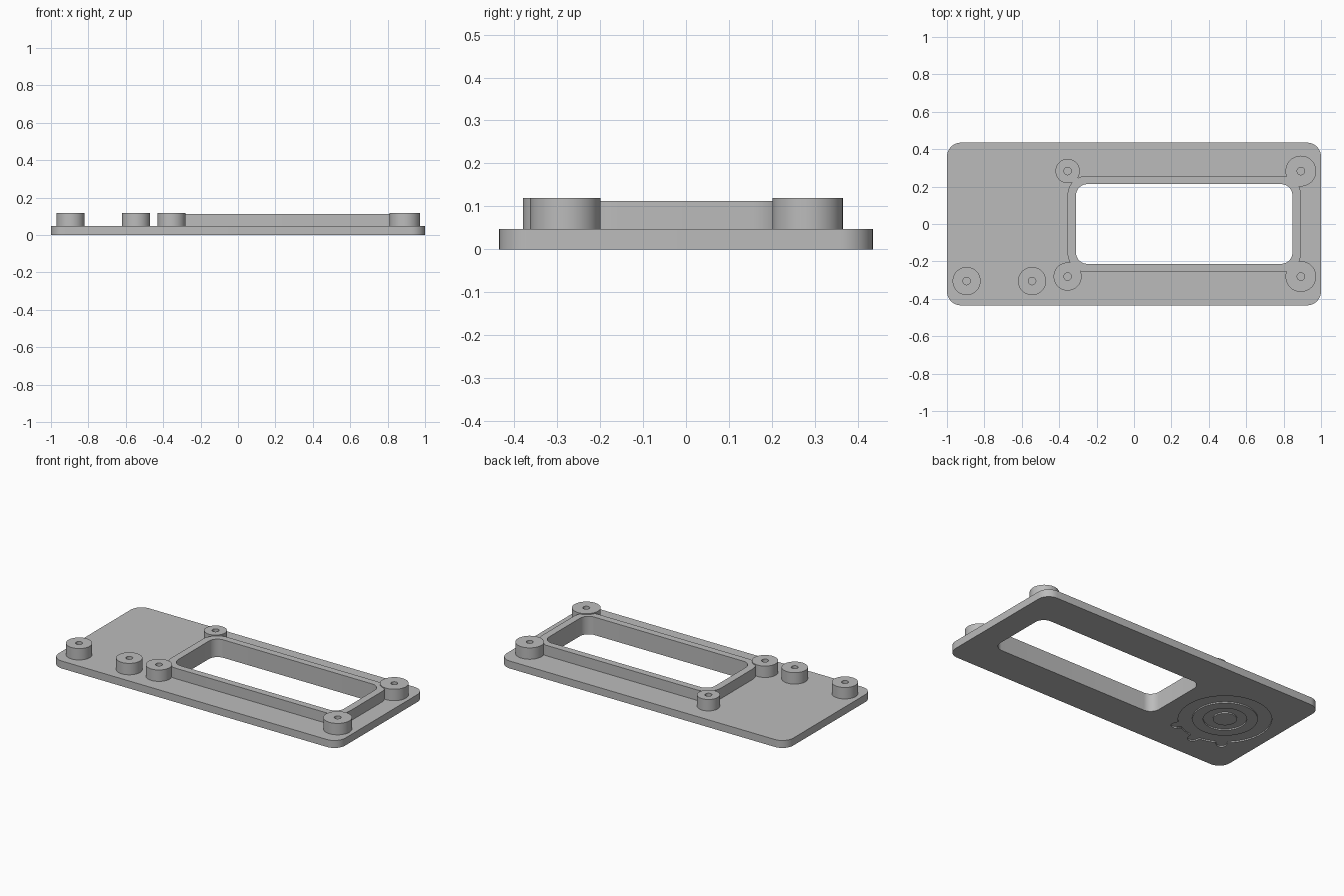
import bpy, bmesh, math
from math import sin, cos, pi, radians

cube = bpy.data.objects.get("Cube")
if cube:
    bpy.data.objects.remove(cube, do_unlink=True)

grey = bpy.data.materials.new("plain grey")
grey.use_nodes = True
grey.diffuse_color = (0.5, 0.5, 0.5, 1)
bsdf = next(n for n in grey.node_tree.nodes if n.type == 'BSDF_PRINCIPLED')
bsdf.inputs["Base Color"].default_value = (0.5, 0.5, 0.5, 1)
bsdf.inputs["Roughness"].default_value = 0.6

PLATE_TOP, FRAME_TOP, BOSS_TOP = 0.047, 0.113, 0.119


def rounded_rect(x0, x1, y0, y1, r, steps=12):
    """Counter-clockwise outline with four rounded corners."""
    centres = [(x1 - r, y1 - r), (x0 + r, y1 - r), (x0 + r, y0 + r), (x1 - r, y0 + r)]
    return [(cx + r * cos(a), cy + r * sin(a))
            for i, (cx, cy) in enumerate(centres)
            for a in [(i + k / steps) * pi / 2 for k in range(steps + 1)]]


def circle(cx, cy, r, n=64):
    return [(cx + r * cos(2 * pi * k / n), cy + r * sin(2 * pi * k / n)) for k in range(n)]


def ring_prism(name, outer, inner, z0, z1):
    """Upright ring between two outlines with the same number of points."""
    bm = bmesh.new()
    loops = [[bm.verts.new((x, y, z)) for x, y in pts]
             for pts, z in ((outer, z0), (outer, z1), (inner, z1), (inner, z0))]
    n = len(outer)
    for a, b in zip(loops, loops[1:] + loops[:1]):
        for i in range(n):
            j = (i + 1) % n
            bm.faces.new((a[i], a[j], b[j], b[i]))
    bmesh.ops.recalc_face_normals(bm, faces=bm.faces)
    mesh = bpy.data.meshes.new(name)
    bm.to_mesh(mesh)
    bm.free()
    mesh.materials.append(grey)
    obj = bpy.data.objects.new(name, mesh)
    bpy.context.collection.objects.link(obj)
    return obj


def select_only(obj):
    bpy.ops.object.select_all(action='DESELECT')
    obj.select_set(True)
    bpy.context.view_layer.objects.active = obj


def smooth(obj):
    select_only(obj)
    bpy.ops.object.shade_smooth_by_angle(angle=radians(30))


# Base plate with its window
window = rounded_rect(-0.31, 0.847, -0.213, 0.213, 0.06)
plate = ring_prism("base_plate", rounded_rect(-1, 1, -0.435, 0.435, 0.075),
                   window, 0, PLATE_TOP)

# Shallow round relief in the underside, its rim carrying three small tabs
CX, CY, N = -0.664, 0.0, 240
TAB_DIST, TAB_R, TAB_ANGLES = 0.28, 0.03, (-54, -90, -126)


def rim_radius(angle):
    r = 0.262
    for t in TAB_ANGLES:
        d = angle - radians(t)
        under = TAB_R ** 2 - (TAB_DIST * sin(d)) ** 2
        if under > 0 and cos(d) > 0:
            r = max(r, TAB_DIST * cos(d) + math.sqrt(under))
    return r


rim = []
for k in range(N):
    a = 2 * pi * k / N
    r = rim_radius(a)
    rim.append((CX + r * cos(a), CY + r * sin(a)))

grooves = [(rim, circle(CX, CY, 0.183, N)),
           (circle(CX, CY, 0.122, N), circle(CX, CY, 0.067, N))]
for outer, inner in grooves:
    cutter = ring_prism("groove_cutter", outer, inner, -0.02, 0.008)
    cutter.hide_render = True
    mod = plate.modifiers.new("groove", 'BOOLEAN')
    mod.operation, mod.solver, mod.object = 'DIFFERENCE', 'EXACT', cutter
    select_only(plate)
    bpy.ops.object.modifier_apply(modifier=mod.name)
    bpy.data.objects.remove(cutter, do_unlink=True)
smooth(plate)

# Raised frame around the window
smooth(ring_prism("window_frame", rounded_rect(-0.355, 0.892, -0.257, 0.257, 0.1),
                  window, PLATE_TOP, FRAME_TOP))

# Screw bosses with pilot holes: x, y, radius
bosses = {
    "frame_boss_back_right": (-0.355, 0.283, 0.065),
    "frame_boss_back_left": (0.892, 0.283, 0.082),
    "frame_boss_front_right": (-0.355, -0.281, 0.075),
    "frame_boss_front_left": (0.892, -0.281, 0.082),
    "plate_boss_outer": (-0.895, -0.305, 0.075),
    "plate_boss_inner": (-0.545, -0.305, 0.075),
}
for name, (x, y, r) in bosses.items():
    smooth(ring_prism(name, circle(x, y, r), circle(x, y, 0.02), PLATE_TOP, BOSS_TOP))
